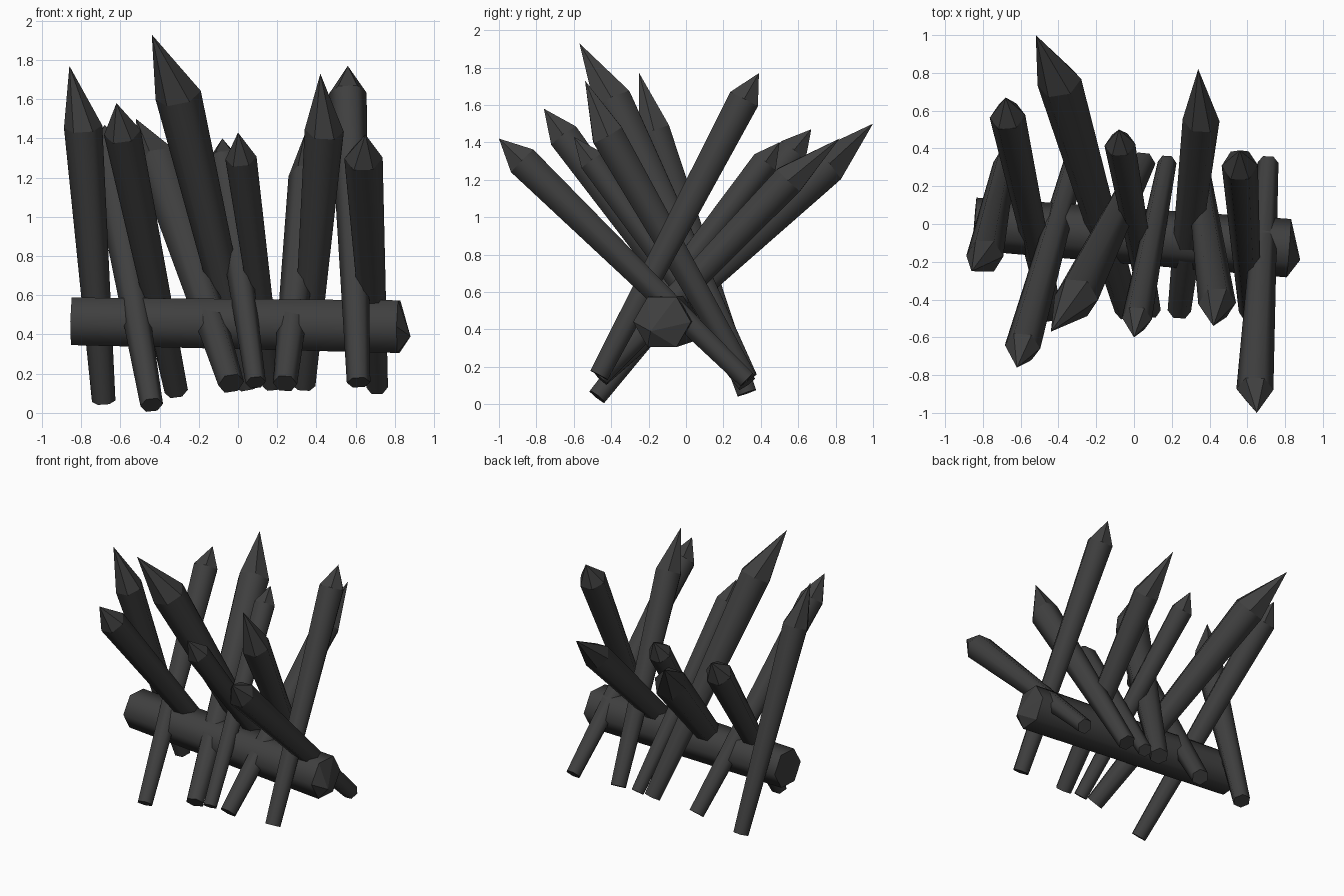
import bpy, bmesh, math
from mathutils import Vector

if "Cube" in bpy.data.objects:
    bpy.data.objects.remove(bpy.data.objects["Cube"])

wood = bpy.data.materials.new("dark_wood")
wood.diffuse_color = (0.05, 0.05, 0.05, 1)
wood.use_nodes = True
wood.node_tree.nodes["Principled BSDF"].inputs["Base Color"].default_value = wood.diffuse_color


def stake(name, base, shoulder, tip, r0, r1, ref=(1, 0, 0), sides=6):
    """Tapered hexagonal pole with a carved, slightly off-centre point."""
    base, shoulder, tip, ref = map(Vector, (base, shoulder, tip, ref))
    axis = (shoulder - base).normalized()
    u = (ref - axis * ref.dot(axis)).normalized()
    v = axis.cross(u)
    bm = bmesh.new()
    rings = []
    for c, r in ((base, r0), (shoulder, r1)):
        rings.append([bm.verts.new(c + r * (u * math.cos(a) + v * math.sin(a)))
                      for a in (2 * math.pi * i / sides for i in range(sides))])
    lo, hi = rings
    top = bm.verts.new(tip)
    bm.faces.new(lo[::-1])
    for i in range(sides):
        j = (i + 1) % sides
        bm.faces.new((lo[i], lo[j], hi[j], hi[i])).smooth = True  # round shaft
        bm.faces.new((hi[i], hi[j], top))                         # flat-cut point
    me = bpy.data.meshes.new(name)
    bm.to_mesh(me)
    bm.free()
    me.materials.append(wood)
    bpy.context.collection.objects.link(bpy.data.objects.new(name, me))


# Stakes leaning to the front: base, shoulder, tip, base radius, shoulder radius
front = [
    ((-.685, .325, .06), (-.79, -.17, 1.46), (-.86, -.25, 1.77), .06, .098),
    ((-.315, .325, .11), (-.59, -.65, 1.43), (-.62, -.76, 1.58), .06, .095),
    ((.05, .325, .14), (-.305, -.39, 1.62), (-.44, -.57, 1.93), .065, .118),
    ((.175, .325, .14), (.015, -.50, 1.30), (0, -.60, 1.43), .05, .08),
    ((.335, .325, .14), (.44, -.42, 1.44), (.42, -.54, 1.73), .06, .1),
    ((.71, .325, .13), (.64, -.875, 1.30), (.65, -1.0, 1.42), .055, .098),
]
# Stakes leaning to the back
back = [
    ((-.44, -.475, .04), (-.67, .57, 1.35), (-.68, .67, 1.47), .058, .095),
    ((-.035, -.46, .15), (-.395, .75, 1.27), (-.52, 1.0, 1.50), .067, .118),
    ((.09, -.46, .155), (-.075, .42, 1.29), (-.08, .50, 1.40), .052, .082),
    ((.24, -.46, .15), (.355, .55, 1.20), (.34, .82, 1.42), .062, .098),
    ((.615, -.465, .155), (.56, .31, 1.63), (.56, .39, 1.77), .06, .096),
]
for side, group in (("front", front), ("back", back)):
    for n, spec in enumerate(group, 1):
        stake(f"{side}_stake_{n}", *spec)

# Horizontal log holding the stakes together
stake("cross_log", (-.845, 0, .467), (.82, -.128, .44), (.88, -.19, .39),
      .14, .155, ref=(0, 1, 0))
